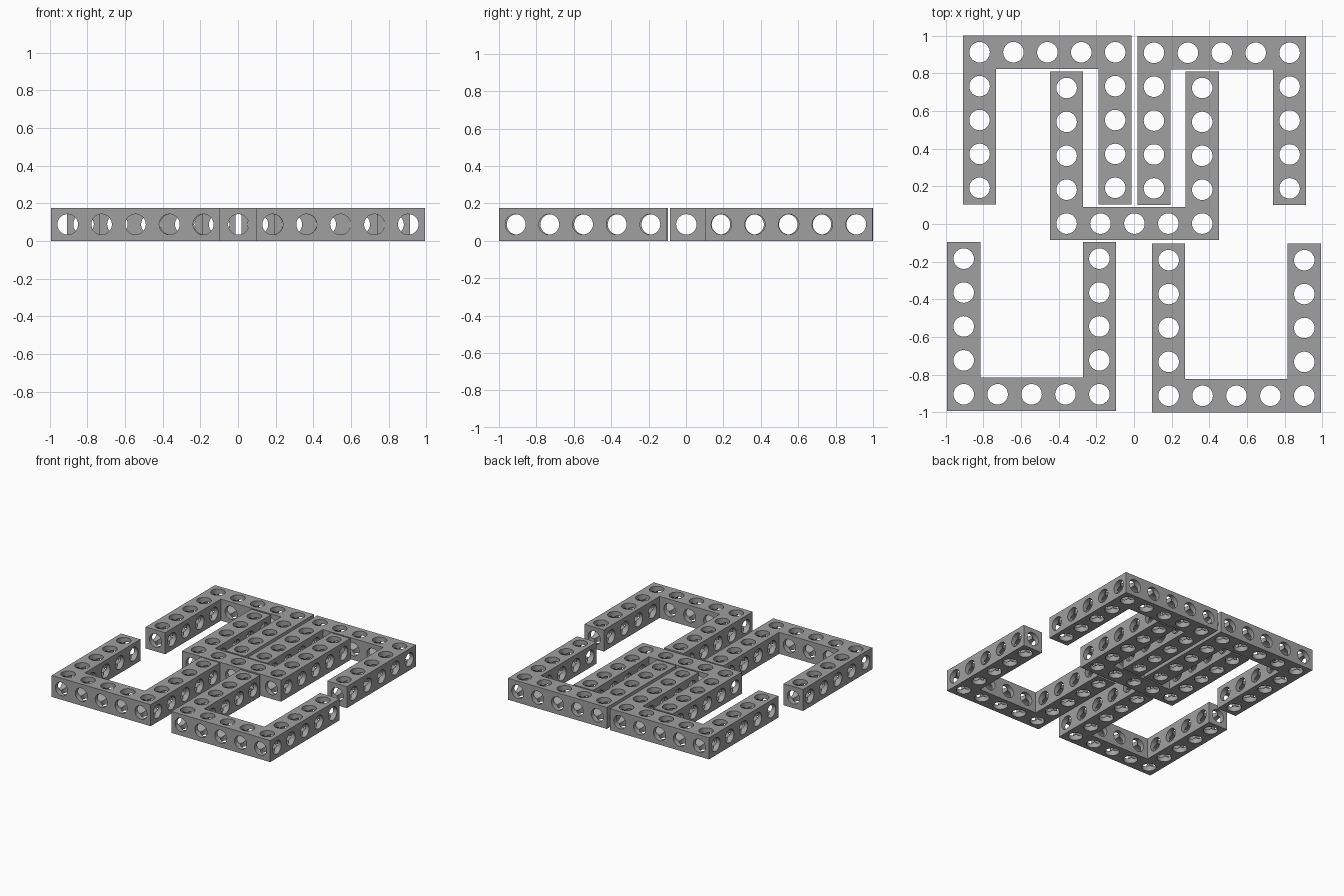
import bpy, bmesh, math
from mathutils import Matrix, Vector

if "Cube" in bpy.data.objects:
    bpy.data.objects.remove(bpy.data.objects["Cube"])

PITCH = 0.18          # hole spacing
BAR = 0.176           # bar thickness
RADIUS = 0.0545       # bore radius
HALF = 2 * PITCH + BAR / 2
GRID = [(i - 2) * PITCH for i in range(5)]
Z = BAR / 2

grey = bpy.data.materials.new("mid grey")
grey.diffuse_color = (0.35, 0.35, 0.35, 1)
grey.use_nodes = True
grey.node_tree.nodes["Principled BSDF"].inputs["Base Color"].default_value = grey.diffuse_color


def add_object(name, bm):
    bmesh.ops.recalc_face_normals(bm, faces=bm.faces[:])
    mesh = bpy.data.meshes.new(name)
    bm.to_mesh(mesh)
    bm.free()
    mesh.materials.append(grey)
    ob = bpy.data.objects.new(name, mesh)
    bpy.context.collection.objects.link(ob)
    return ob


def bores(name, axis, centres, length):
    """Parallel cylinders along one axis, used as a cutter."""
    turn = {'X': Matrix.Rotation(math.pi / 2, 4, 'Y'),
            'Y': Matrix.Rotation(math.pi / 2, 4, 'X'),
            'Z': Matrix.Identity(4)}[axis]
    bm = bmesh.new()
    for c in centres:
        bmesh.ops.create_cone(bm, cap_ends=True, segments=32, radius1=RADIUS,
                              radius2=RADIUS, depth=length,
                              matrix=Matrix.Translation(c) @ turn)
    ob = add_object(name, bm)
    ob.hide_render = True
    return ob


# U-shaped block: base bar along the front edge, two arms pointing back
inner = HALF - BAR
outline = [(-HALF, -HALF), (HALF, -HALF), (HALF, HALF), (inner, HALF),
           (inner, -inner), (-inner, -inner), (-inner, HALF), (-HALF, HALF)]
bm = bmesh.new()
face = bm.faces.new([bm.verts.new((x, y, 0)) for x, y in outline])
top = bmesh.ops.extrude_face_region(bm, geom=[face])
bmesh.ops.translate(bm, vec=(0, 0, BAR),
                    verts=[v for v in top["geom"] if isinstance(v, bmesh.types.BMVert)])
blank = add_object("blank", bm)

# Bores run the full length of every bar in all three directions
cutters = [
    bores("upright_bores", 'Z', [Vector((x, y, Z)) for x in GRID for y in GRID
                                 if y == GRID[0] or x in (GRID[0], GRID[4])], 0.4),
    bores("cross_bores", 'X', [Vector((0, y, Z)) for y in GRID], 1.2),
    bores("long_bores", 'Y', [Vector((x, 0, Z)) for x in GRID], 1.2),
]
for c in cutters:
    mod = blank.modifiers.new(c.name, 'BOOLEAN')
    mod.operation = 'DIFFERENCE'
    mod.solver = 'EXACT'
    mod.object = c

bpy.context.view_layer.update()
graph = bpy.context.evaluated_depsgraph_get()
u_mesh = bpy.data.meshes.new_from_object(blank.evaluated_get(graph))
u_mesh.name = "drilled_u_bar"
u_mesh.shade_smooth()
u_mesh.set_sharp_from_angle(angle=math.radians(30))
for ob in [blank] + cutters:
    bpy.data.objects.remove(ob)

# Five copies; the back pair is turned round to open forwards
for name, x, y, turned in [("front_left_bar", -0.544, -0.544, False),
                           ("front_right_bar", 0.544, -0.552, False),
                           ("centre_bar", 0.002, 0.362, False),
                           ("back_left_bar", -0.460, 0.552, True),
                           ("back_right_bar", 0.466, 0.549, True)]:
    ob = bpy.data.objects.new(name, u_mesh)
    bpy.context.collection.objects.link(ob)
    ob.location = (x, y, 0)
    ob.rotation_euler.z = math.pi if turned else 0
